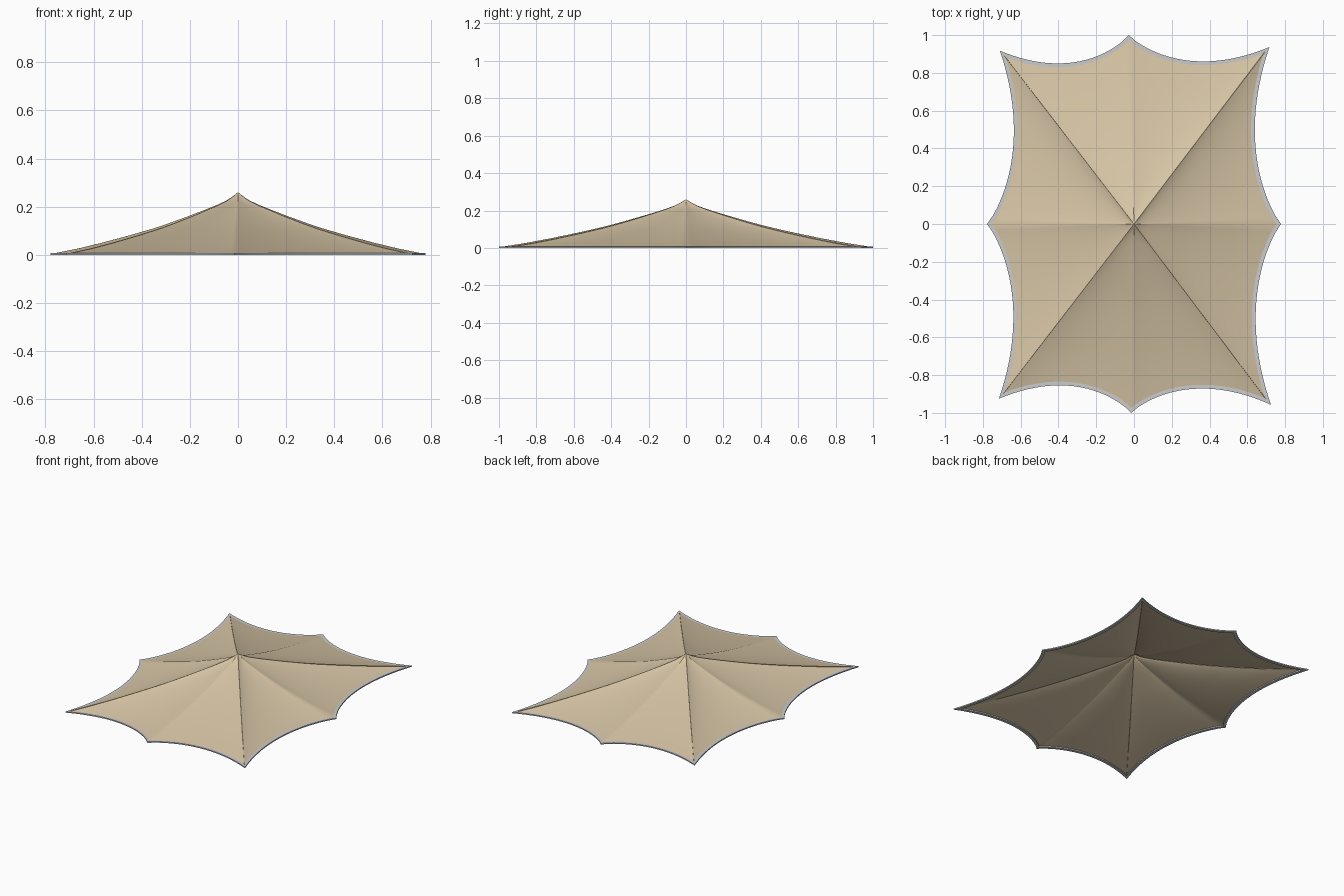
import bpy, bmesh
from mathutils import Vector

if "Cube" in bpy.data.objects:
    bpy.data.objects.remove(bpy.data.objects["Cube"])

# Canopy tips, counter-clockwise
TIPS = [Vector(p) for p in ((0.778, 0), (0.717, 0.937), (-0.028, 1.0), (-0.71, 0.917),
                            (-0.778, 0), (-0.715, -0.925), (-0.015, -1.0), (0.725, -0.957))]
STEPS = 20
SAG = 0.108
# Slope profile: fraction of the way out -> fraction of peak height
PROFILE = [(0.015, 0.965), (0.035, 0.918), (0.066, 0.86), (0.12, 0.785), (0.2, 0.69), (0.28, 0.598),
           (0.38, 0.49), (0.47, 0.40), (0.6, 0.287), (0.75, 0.167), (0.88, 0.073), (1.0, 0.0)]
BASE, PEAK = 0.008, 0.26


def scalloped_outline():
    pts = []
    for i, a in enumerate(TIPS):
        b = TIPS[(i + 1) % len(TIPS)]
        inward = Vector((-(b - a).y, (b - a).x)).normalized()
        tip_is_mid = i % 2 == 0          # scallops lean toward the mid-side tips
        for k in range(STEPS):
            t = k / STEPS
            s = t ** 0.9 if tip_is_mid else 1 - (1 - t) ** 0.9
            pts.append(a.lerp(b, t) + inward * SAG * 4 * s * (1 - s))
    return pts


def inset(pts, w):
    out = []
    for i, p in enumerate(pts):
        d1 = (p - pts[i - 1]).normalized()
        d2 = (pts[(i + 1) % len(pts)] - p).normalized()
        n1, n2 = Vector((-d1.y, d1.x)), Vector((-d2.y, d2.x))
        m = (n1 + n2).normalized()
        out.append(p + m * min(w / max(m.dot(n1), 0.3), 0.026))
    return out


def make_object(name, bm, color):
    bmesh.ops.recalc_face_normals(bm, faces=bm.faces)
    mesh = bpy.data.meshes.new(name)
    bm.to_mesh(mesh)
    bm.free()
    ob = bpy.data.objects.new(name, mesh)
    bpy.context.collection.objects.link(ob)
    mat = bpy.data.materials.new(name + "_color")
    mat.diffuse_color = color
    mat.use_nodes = True
    mat.node_tree.nodes["Principled BSDF"].inputs["Base Color"].default_value = mat.diffuse_color
    mesh.materials.append(mat)
    bpy.ops.object.select_all(action='DESELECT')
    ob.select_set(True)
    bpy.context.view_layer.objects.active = ob
    bpy.ops.object.shade_smooth_by_angle()
    return ob


def bridge(bm, a, b):
    n = len(a)
    for i in range(n):
        j = (i + 1) % n
        bm.faces.new((a[i], a[j], b[j], b[i]))


outer = scalloped_outline()
inner = inset(outer, 0.02)

# Canopy fabric: open sheet rising to a central peak
bm = bmesh.new()
apex = bm.verts.new((0, 0, PEAK))
rings = [[bm.verts.new((p.x * t, p.y * t, BASE + (PEAK - BASE) * h)) for p in inner]
         for t, h in PROFILE]
for i in range(len(inner)):
    bm.faces.new((apex, rings[0][i], rings[0][(i + 1) % len(inner)]))
for a, b in zip(rings, rings[1:]):
    bridge(bm, a, b)
canopy = make_object("canopy_fabric", bm, (0.68, 0.56, 0.38, 1))
if canopy.data.polygons[0].normal.z < 0:
    canopy.data.flip_normals()

# White hem: thin flat band around the edge
bm = bmesh.new()
loops = [[bm.verts.new((p.x, p.y, z)) for p in pts]
         for pts, z in ((outer, 0.0), (outer, BASE), (inner, BASE), (inner, 0.0))]
for i in range(4):
    bridge(bm, loops[i], loops[(i + 1) % 4])
make_object("edge_hem", bm, (1, 1, 1, 1))
